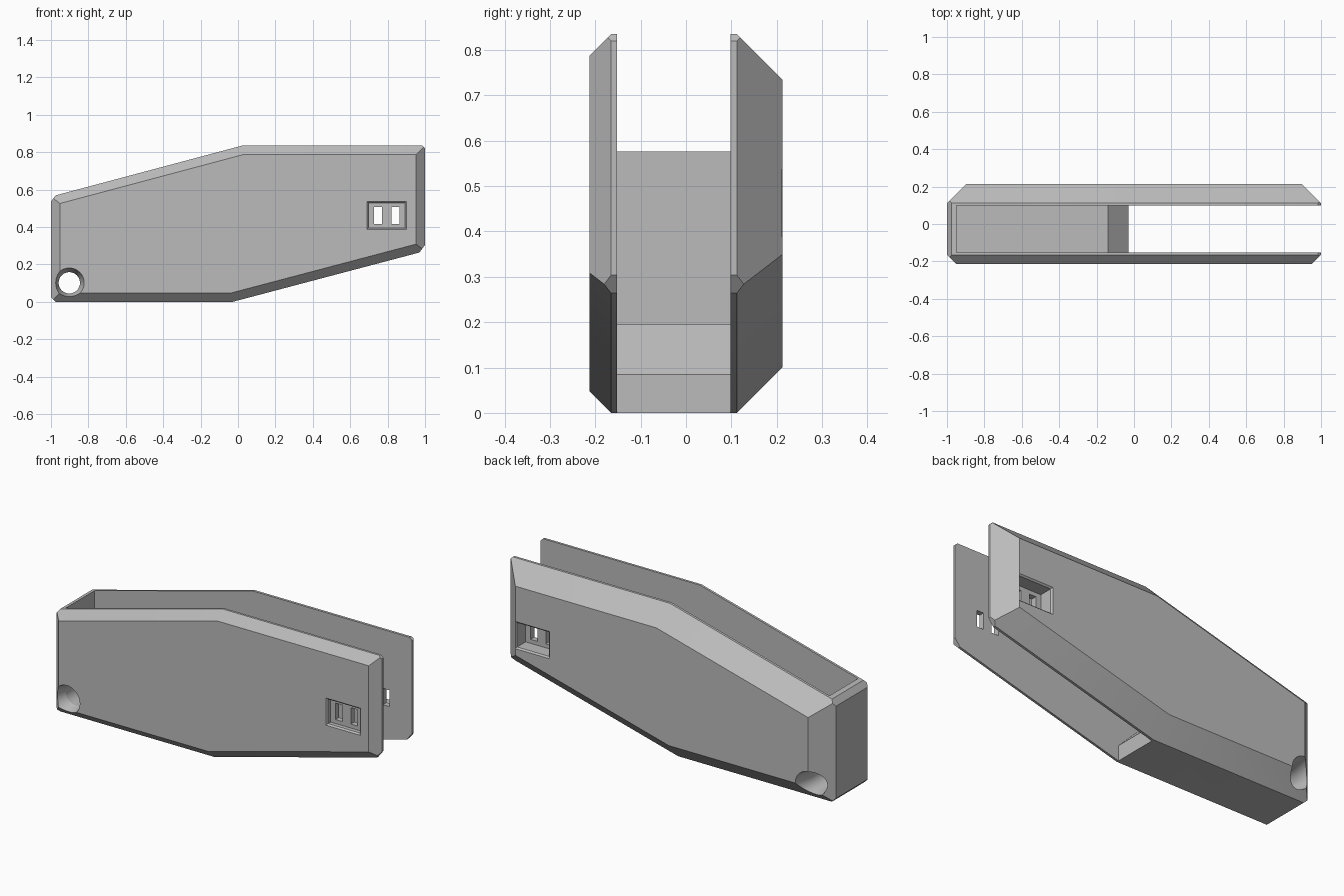
import bpy, bmesh, math
from mathutils import Vector

cube = bpy.data.objects.get("Cube")
if cube:
    bpy.data.objects.remove(cube, do_unlink=True)

mat = bpy.data.materials.new("plain grey")
mat.use_nodes = True
GREY = (0.5, 0.5, 0.5, 1)
mat.diffuse_color = GREY
mat.node_tree.nodes["Principled BSDF"].inputs["Base Color"].default_value = GREY

FRONT, BACK = -0.213, 0.213          # outer faces
RIM_FRONT, RIM_BACK = -0.165, 0.112  # where the edge chamfers begin
IN_FRONT, IN_BACK = -0.152, 0.098    # inner faces of the side plates
OUTLINE = [(-1, 0), (-0.03, 0), (1, 0.272), (1, 0.835), (0.02, 0.835), (-1, 0.563)]


def finish(bm, name):
    bmesh.ops.recalc_face_normals(bm, faces=bm.faces)
    mesh = bpy.data.meshes.new(name)
    bm.to_mesh(mesh)
    bm.free()
    mesh.materials.append(mat)
    ob = bpy.data.objects.new(name, mesh)
    bpy.context.collection.objects.link(ob)
    return ob


def loft(name, sections):
    """Skin a stack of (y, outline) sections and cap both ends."""
    bm = bmesh.new()
    rings = [[bm.verts.new((x, y, z)) for x, z in pts] for y, pts in sections]
    n = len(rings[0])
    for a, b in zip(rings, rings[1:]):
        for i in range(n):
            j = (i + 1) % n
            bm.faces.new((a[i], a[j], b[j], b[i]))
    bm.faces.new(rings[0])
    bm.faces.new(rings[-1])
    return finish(bm, name)


def inset(pts, d):
    """Move every side of a counter-clockwise outline inward by d."""
    out = []
    for i, p in enumerate(pts):
        p = Vector(p)
        u = (p - Vector(pts[i - 1])).normalized()
        v = (Vector(pts[(i + 1) % len(pts)]) - p).normalized()
        na, nb = Vector((-u.y, u.x)), Vector((-v.y, v.x))
        out.append(p + (na + nb) * (d / (1 + na.dot(nb))))
    return out


def rect(x0, x1, z0, z1):
    return [(x0, z0), (x1, z0), (x1, z1), (x0, z1)]


def circle(r, n=48):
    return [(-0.902 + r * math.cos(math.tau * i / n),
             0.102 + r * math.sin(math.tau * i / n)) for i in range(n)]


def cut(ob, cutter):
    mod = ob.modifiers.new(cutter.name, "BOOLEAN")
    mod.operation, mod.solver, mod.object = "DIFFERENCE", "EXACT", cutter
    cutter.hide_render = True
    cutter.hide_set(True)


# Chamfered handle block
handle = loft("handle", [(FRONT, inset(OUTLINE, RIM_FRONT - FRONT)), (RIM_FRONT, OUTLINE),
                         (RIM_BACK, OUTLINE), (BACK, inset(OUTLINE, BACK - RIM_BACK))])

# Trim the four outer corners
bm = bmesh.new()
bm.from_mesh(handle.data)
for i, size in ((0, 0.025), (2, 0.032), (3, 0.015), (5, 0.026)):
    p = Vector(OUTLINE[i])
    u = (Vector(OUTLINE[i - 1]) - p).normalized()
    v = (Vector(OUTLINE[(i + 1) % 6]) - p).normalized()
    away = -(u + v)
    edge = p + u * size
    res = bmesh.ops.bisect_plane(bm, geom=bm.verts[:] + bm.edges[:] + bm.faces[:],
                                 plane_co=(edge.x, 0, edge.y), plane_no=(away.x, 0, away.y),
                                 clear_outer=True)
    rim = [e for e in res["geom_cut"] if isinstance(e, bmesh.types.BMEdge)]
    bmesh.ops.contextual_create(bm, geom=rim)
bmesh.ops.recalc_face_normals(bm, faces=bm.faces)
bm.to_mesh(handle.data)
bm.free()

# Open slot between the side plates, with a ramp to the solid end
channel = [(-0.95, 0.195), (-0.14, 0.195), (-0.03, 0.085), (-0.03, -0.2),
           (1.2, -0.2), (1.2, 1.2), (-0.95, 1.2)]
cut(handle, loft("channel_cutter", [(IN_FRONT, channel), (IN_BACK, channel)]))

# Flared lanyard hole
cut(handle, loft("lanyard_hole_cutter", [
    (-0.24, circle(0.088)), (-0.14, circle(0.057)),
    (0.1, circle(0.057)), (0.24, circle(0.088))]))

# Window recess with a bevelled lip on each side plate
window = rect(0.697, 0.893, 0.395, 0.53)
lip = inset(window, -0.008)
for name, face, s, depth in (("front", FRONT, 1, 0.03), ("back", BACK, -1, 0.082)):
    cut(handle, loft(name + "_recess_cutter", [
        (face - s * 0.05, lip), (face, lip),
        (face + s * 0.008, window), (face + s * depth, window)]))

# Pair of through slots in the windows
for name, x in (("left", 0.842), ("right", 0.748)):
    slot = rect(x - 0.021, x + 0.021, 0.417, 0.508)
    cut(handle, loft(name + "_slot_cutter", [(-0.3, slot), (0.3, slot)]))

# Apply the cuts, then smooth the round hole only
bpy.context.view_layer.objects.active = handle
handle.select_set(True)
for mod in list(handle.modifiers):
    bpy.ops.object.modifier_apply(modifier=mod.name)
for ob in list(bpy.data.objects):
    if ob.name.endswith("_cutter"):
        bpy.data.objects.remove(ob, do_unlink=True)
bpy.ops.object.shade_smooth_by_angle(angle=math.radians(15))
